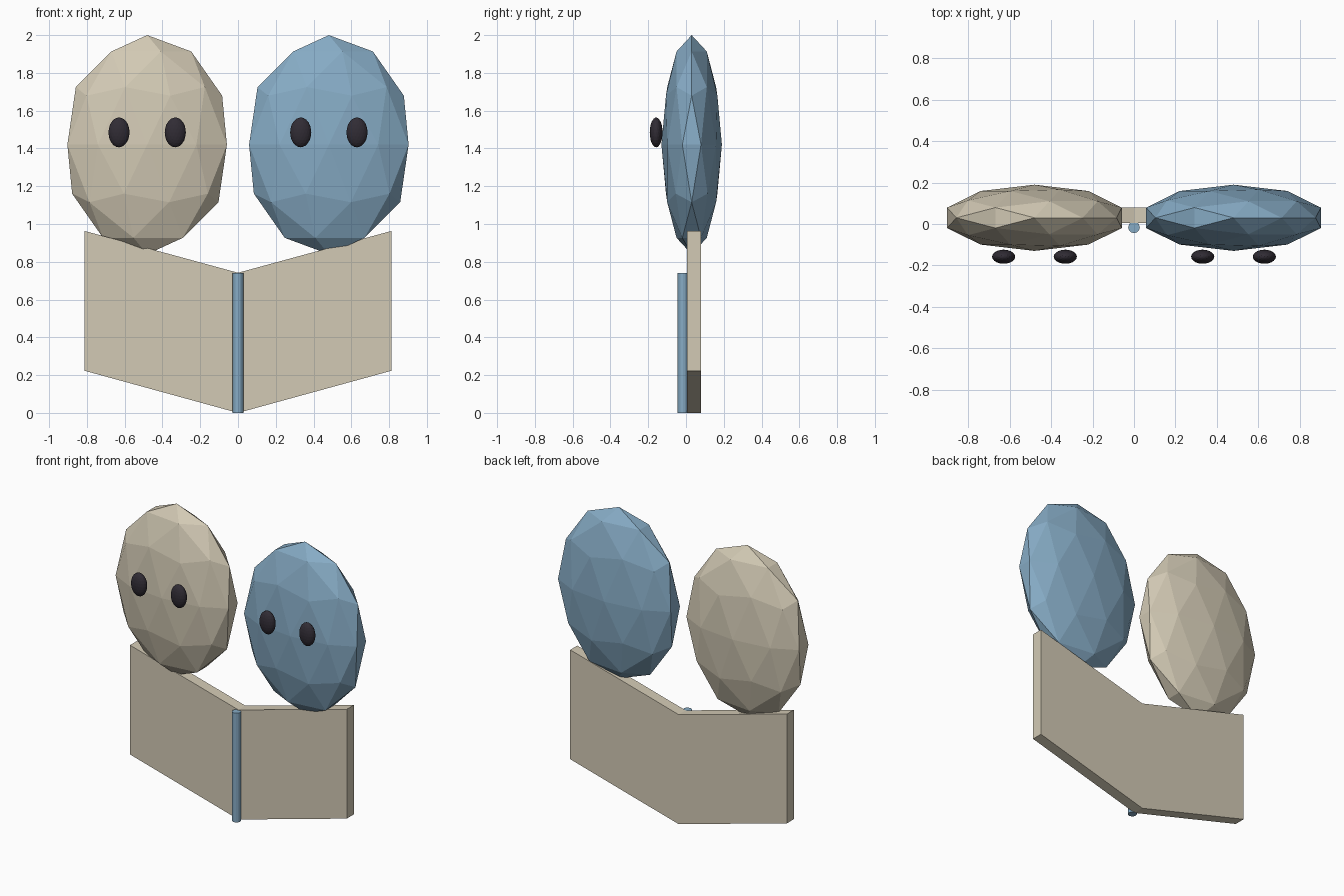
import bpy, bmesh

if "Cube" in bpy.data.objects:
    bpy.data.objects.remove(bpy.data.objects["Cube"])


def material(name, rgb):
    m = bpy.data.materials.new(name)
    m.diffuse_color = (*rgb, 1)
    m.use_nodes = True
    m.node_tree.nodes["Principled BSDF"].inputs["Base Color"].default_value = m.diffuse_color
    return m


beige = material("beige", (0.65, 0.59, 0.46))
blue = material("blue", (0.24, 0.41, 0.56))
dark = material("dark", (0.03, 0.025, 0.035))


def add_object(name, bm, mat):
    bmesh.ops.recalc_face_normals(bm, faces=bm.faces)
    mesh = bpy.data.meshes.new(name)
    bm.to_mesh(mesh)
    bm.free()
    mesh.materials.append(mat)
    obj = bpy.data.objects.new(name, mesh)
    bpy.context.collection.objects.link(obj)
    return obj


def ellipsoid(name, center, radii, detail, mat):
    bm = bmesh.new()
    bmesh.ops.create_icosphere(bm, subdivisions=detail, radius=1)
    bmesh.ops.scale(bm, vec=radii, verts=bm.verts)
    bmesh.ops.translate(bm, vec=center, verts=bm.verts)
    return add_object(name, bm, mat)


# Faceted heads, each with a pair of eyes
for side, x, mat in (("left", -0.481, beige), ("right", 0.481, blue)):
    ellipsoid(side + "_head", (x, 0.03, 1.42), (0.444, 0.16, 0.58), 2, mat)
    for label, dx in (("outer", -0.149), ("inner", 0.149)):
        if x > 0:
            label = "inner" if dx < 0 else "outer"
        ellipsoid(f"{side}_{label}_eye", (x + dx, -0.158, 1.485),
                  (0.056, 0.034, 0.079), 3, dark)

# Open book covers: a V-shaped profile extruded in depth
bm = bmesh.new()
profile = [(0, 0), (0.812, 0.223), (0.812, 0.963),
           (0, 0.742), (-0.812, 0.963), (-0.812, 0.223)]
face = bm.faces.new([bm.verts.new((x, 0.004, z)) for x, z in profile])
ext = bmesh.ops.extrude_face_region(bm, geom=[face])
bmesh.ops.translate(bm, vec=(0, 0.075, 0),
                    verts=[v for v in ext["geom"] if isinstance(v, bmesh.types.BMVert)])
add_object("book_covers", bm, beige)

# Spine rod in front of the fold
bm = bmesh.new()
bmesh.ops.create_cone(bm, cap_ends=True, segments=12, radius1=0.028, radius2=0.028, depth=0.74)
bmesh.ops.translate(bm, vec=(0, -0.016, 0.37), verts=bm.verts)
add_object("book_spine", bm, blue)
